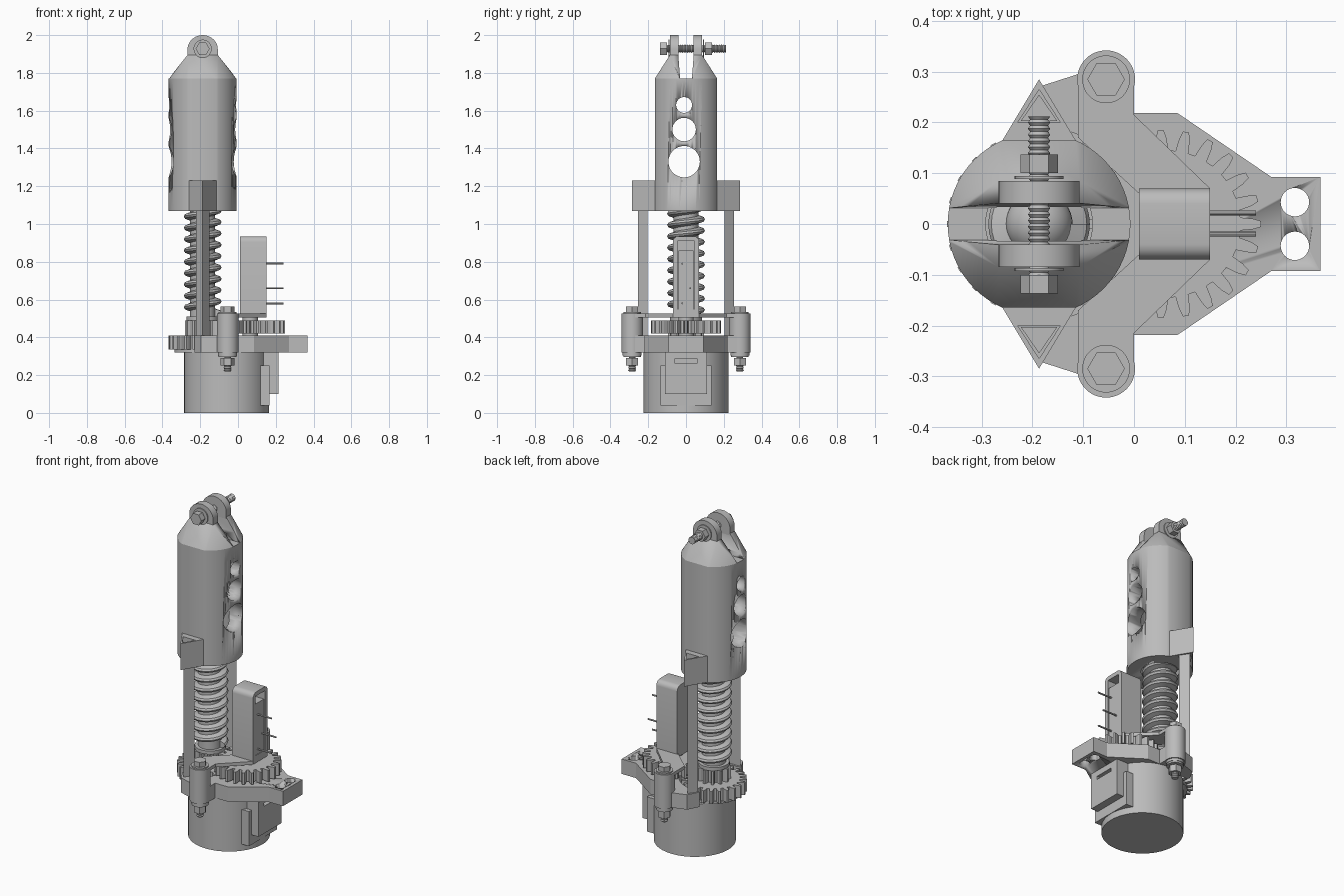
import bpy, bmesh
from math import sin, cos, pi, tau, asin
from mathutils import Matrix, Vector

cube = bpy.data.objects.get("Cube")
if cube:
    bpy.data.objects.remove(cube)

grey = bpy.data.materials.new("machined_grey")
grey.use_nodes = True
tone = (0.5, 0.5, 0.5, 1)
grey.diffuse_color = tone
grey.node_tree.nodes["Principled BSDF"].inputs["Base Color"].default_value = tone

AX = -0.187          # axis of the screw and shell
SIDES = (-1, 1)


def finish(name, bm, smooth=True):
    bmesh.ops.recalc_face_normals(bm, faces=bm.faces)
    me = bpy.data.meshes.new(name)
    bm.to_mesh(me)
    bm.free()
    ob = bpy.data.objects.new(name, me)
    bpy.context.collection.objects.link(ob)
    me.materials.append(grey)
    if smooth:
        bpy.ops.object.select_all(action='DESELECT')
        ob.select_set(True)
        bpy.context.view_layer.objects.active = ob
        bpy.ops.object.shade_smooth_by_angle(angle=0.5)
    return ob


def prism(name, pts, z0, z1, smooth=True):
    """Extrude an outline upward."""
    bm = bmesh.new()
    face = bm.faces.new([bm.verts.new((x, y, z0)) for x, y in pts])
    new = bmesh.ops.extrude_face_region(bm, geom=[face])["geom"]
    bmesh.ops.translate(bm, vec=(0, 0, z1 - z0),
                        verts=[v for v in new if isinstance(v, bmesh.types.BMVert)])
    return finish(name, bm, smooth)


def ring(cx, cy, r, n=48, start=0.0):
    return [(cx + r * cos(start + tau * i / n), cy + r * sin(start + tau * i / n)) for i in range(n)]


def cyl(name, cx, cy, r, z0, z1, n=48):
    return prism(name, ring(cx, cy, r, n), z0, z1)


def box(name, x0, x1, y0, y1, z0, z1):
    return prism(name, [(x0, y0), (x1, y0), (x1, y1), (x0, y1)], z0, z1, False)


def lay(ob, axis, centre):
    """Turn a part built along z so it points along x or y, then place it."""
    turn = Matrix.Rotation(pi / 2, 4, 'Y') if axis == 'x' else Matrix.Rotation(-pi / 2, 4, 'X')
    ob.data.transform(Matrix.Translation(centre) @ turn)
    return ob


def cut(ob, *cutters):
    bpy.context.view_layer.objects.active = ob
    for c in cutters:
        mod = ob.modifiers.new("cut", 'BOOLEAN')
        mod.operation, mod.solver, mod.object = 'DIFFERENCE', 'EXACT', c
        bpy.ops.object.modifier_apply(modifier=mod.name)
        bpy.data.objects.remove(c)
    return ob


def lathe(name, prof, cx=0, cy=0, n=24):
    bm = bmesh.new()
    rows = [[bm.verts.new((x, y, z)) for x, y in ring(cx, cy, r, n)] for r, z in prof]
    for a, b in zip(rows, rows[1:]):
        for i in range(n):
            j = (i + 1) % n
            bm.faces.new((a[i], a[j], b[j], b[i]))
    bm.faces.new(rows[0])
    bm.faces.new(rows[-1])
    return finish(name, bm)


def threaded(name, r, z0, z1, pitch=0.012):
    n = int((z1 - z0) / pitch * 2)
    return lathe(name, [(r if i % 2 else r * 0.8, z0 + (z1 - z0) * i / n) for i in range(n + 1)])


def gear(name, cx, teeth, root, tip, z0, z1):
    pts = []
    for i in range(teeth):
        for frac, r in ((-0.32, root), (-0.23, root * 0.4 + tip * 0.6), (-0.12, tip),
                        (0.12, tip), (0.23, root * 0.4 + tip * 0.6), (0.32, root)):
            a = tau * (i + frac) / teeth
            pts.append((cx + r * cos(a), r * sin(a)))
    return prism(name, pts, z0, z1, False)


def mirrored(half):
    """Close an outline given for +y by its mirror in y."""
    return half + [(x, -y) for x, y in reversed(half)]


# Motor with its connector
cyl("motor_can", -0.06, 0, 0.225, 0, 0.32, 64)
box("connector_foot", 0.1, 0.168, -0.135, 0.135, 0.04, 0.25)
cut(box("connector_block", 0.1, 0.215, -0.11, 0.11, 0.1, 0.32),
    box("connector_slot", 0.19, 0.25, -0.06, 0.06, 0.265, 0.285))

# Gearbox plate with a round pocket for the screw gear
arc = [(AX + 0.192 * cos(a * pi / 24), 0.192 * sin(a * pi / 24)) for a in range(1, 14)]
plate = mirrored(list(arc) + [(-0.23, 0.2), (-0.195, 0.268), (-0.105, 0.297), (-0.055, 0.285),
                              (0, 0.285), (0, 0.219), (0.085, 0.219), (0.27, 0.093), (0.367, 0.093)])
cut(prism("gearbox_plate", plate, 0.32, 0.41),
    *[cyl("mount_hole", 0.317, s * 0.043, 0.028, 0.2, 0.6, 32) for s in SIDES])
cyl("gear_floor", AX, 0, 0.15, 0.32, 0.335)

# Gear train
gear("screw_gear", AX, 24, 0.145, 0.182, 0.335, 0.41)
gear("pinion", AX, 12, 0.065, 0.095, 0.405, 0.49)
gear("idler_gear", 0.065, 23, 0.145, 0.185, 0.42, 0.49)
cyl("idler_shaft", 0.065, 0, 0.04, 0.4, 0.51)

# Bridge carrying the sensor, with its bolted posts
prism("bridge", mirrored([(0.01, 0.06), (-0.11, 0.17), (-0.11, 0.28), (0, 0.28),
                          (0, 0.215), (0.15, 0.07)]), 0.505, 0.525, False)
for s in SIDES:
    y = s * 0.285
    cyl("post", -0.055, y, 0.057, 0.32, 0.525)
    cyl("post_washer", -0.055, y, 0.047, 0.525, 0.533)
    prism("post_bolt_head", ring(-0.055, y, 0.037, 6), 0.533, 0.562)
    cyl("lower_washer", -0.055, y, 0.047, 0.295, 0.305)
    cyl("lower_collar", -0.055, y, 0.05, 0.305, 0.32)
    prism("post_nut", ring(-0.055, y, 0.037, 6), 0.25, 0.29)
    bolt = threaded("post_bolt", 0.021, 0.22, 0.33)
    bolt.data.transform(Matrix.Translation((-0.055, y, 0)))

# Sensor housing with a recessed element and pins
outline = [(-0.925, -0.055), (-0.915, -0.065), (-0.52, -0.07), (-0.52, 0.07), (-0.915, 0.065)]
side = [(-0.52, 0.07), (-0.905, 0.07)] + [(-0.905 - 0.03 * sin(a), 0.04 + 0.03 * cos(a))
                                          for a in (pi / 8, pi / 4, pi * 3 / 8, pi / 2)]
housing = lay(prism("sensor_housing", mirrored(side), 0, 0.14), 'x', (0.01, 0, 0))
cut(housing, box("recess", 0.06, 0.2, -0.045, 0.045, 0.55, 0.91))
box("sensor_element", 0.05, 0.146, -0.04, 0.04, 0.525, 0.86)
for y, z in ((-0.02, 0.79), (0.022, 0.66), (-0.02, 0.58)):
    lay(cyl("pin", 0, 0, 0.005, 0, 0.11, 8), 'x', (0.13, y, z))

# Lead screw: core with rounded tip, plus a helical thread
tip = [(0.066 * cos(a * pi / 16), 1.17 + 0.066 * sin(a * pi / 16)) for a in range(8)]
lathe("screw_core", [(0.066, 0.4)] + tip, AX, 0, 40)
cyl("screw_collar", AX, 0, 0.085, 0.49, 0.51)
bm = bmesh.new()
PITCH, STEPS, TURNS = 0.06, 36, 11
rows = []
for i in range(STEPS * TURNS + 1):
    a = tau * i / STEPS
    z = 0.53 + PITCH * i / STEPS
    rows.append([bm.verts.new((AX + r * cos(a), r * sin(a), z + dz)) for r, dz in
                 ((0.062, -0.022), (0.094, -0.011), (0.1, 0), (0.094, 0.011), (0.062, 0.022))])
for p, q in zip(rows, rows[1:]):
    for k in range(5):
        m = (k + 1) % 5
        bm.faces.new((p[k], p[m], q[m], q[k]))
bm.faces.new(rows[0])
bm.faces.new(rows[-1])
finish("screw_thread", bm)

# Shell: round body with flattened sides
R, FLAT = 0.18, 0.165
body = [(x, max(-FLAT, min(FLAT, y))) for x, y in ring(AX, 0, R, 64)]
lim = asin(FLAT / R)
body = [p for p in body if abs(p[1]) < FLAT - 0.0005]
half = sorted([p for p in body if p[1] >= 0], key=lambda p: -p[0])
flat_x = R * cos(lim)
right = [p for p in half if p[0] > AX]
left = [p for p in half if p[0] < AX]
upper = right + [(AX + flat_x, FLAT), (AX - flat_x, FLAT)] + left
shell_outline = upper + [(x, -y) for x, y in reversed(upper) if y > 0.001]
shell = prism("shell", shell_outline, 1.07, 1.77)
cut(shell, cyl("bore", AX, 0, 0.105, 1.0, 1.9),
    *[lay(cyl("port", 0, 0, r, -0.5, 0.5), 'x', (AX, -0.01, z))
      for r, z in ((0.083, 1.33), (0.062, 1.5), (0.042, 1.63))])

# Shoulder: hull from the body outline to the clevis, slotted in the middle
bm = bmesh.new()
for x, y in shell_outline:
    bm.verts.new((x, y, 1.77))
for sx in SIDES:
    for sy in SIDES:
        bm.verts.new((AX + sx * 0.08, sy * 0.085, 1.895))
bmesh.ops.convex_hull(bm, input=bm.verts)
shoulder = finish("shoulder", bm)
slot = lay(prism("slot", [(-0.028, -1.7), (0.028, -1.7), (0.045, -1.95), (-0.045, -1.95)], -0.5, 0.5),
           'x', (AX, 0, 0))
slot.data.transform(Matrix.Identity(4))
slot_pts = [(-1.7, -0.026), (-1.7, 0.026), (-1.95, 0.045), (-1.95, -0.045)]
bpy.data.objects.remove(slot)
cut(shoulder, lay(prism("slot", slot_pts, -0.5, 0.5), 'x', (AX, 0, 0)),
    cyl("bore", AX, 0, 0.09, 1.7, 1.8))

# Clevis ears, built in x-z and laid along y
ear = [(-0.08, 0.08), (0.08, 0.08)] + [(0.08 * cos(a * pi / 20), -0.075 * sin(a * pi / 20))
                                       for a in range(21)]
for y0 in (-0.085, 0.04):
    lay(prism("clevis_ear", ear, 0, 0.045), 'y', (AX, y0, 1.925))

# Cross bolt through the clevis
P = (AX, 0, 1.928)
lay(threaded("cross_bolt", 0.022, -0.12, 0.212), 'y', P)
lay(prism("cross_bolt_head", ring(0, 0, 0.037, 6), -0.137, -0.1), 'y', P)
lay(prism("cross_nut", ring(0, 0, 0.037, 6), 0.1, 0.137), 'y', P)
for y in (-0.093, 0.089):
    lay(cyl("cross_washer", 0, 0, 0.048, y, y + 0.006), 'y', P)

# Triangular guide rails and the sleeves that slide on them
for s in SIDES:
    prism("guide_rail", [(AX, s * 0.255), (AX - 0.036, s * 0.203), (AX + 0.036, s * 0.203)], 0.35, 1.2, False)
    sleeve = prism("sleeve", [(AX, s * 0.285), (AX - 0.078, s * 0.155), (AX + 0.078, s * 0.155)],
                   1.07, 1.23, False)
    cut(sleeve, prism("sleeve_hole", [(AX, s * 0.265), (AX - 0.042, s * 0.2), (AX + 0.042, s * 0.2)],
                      1.0, 1.3, False))
